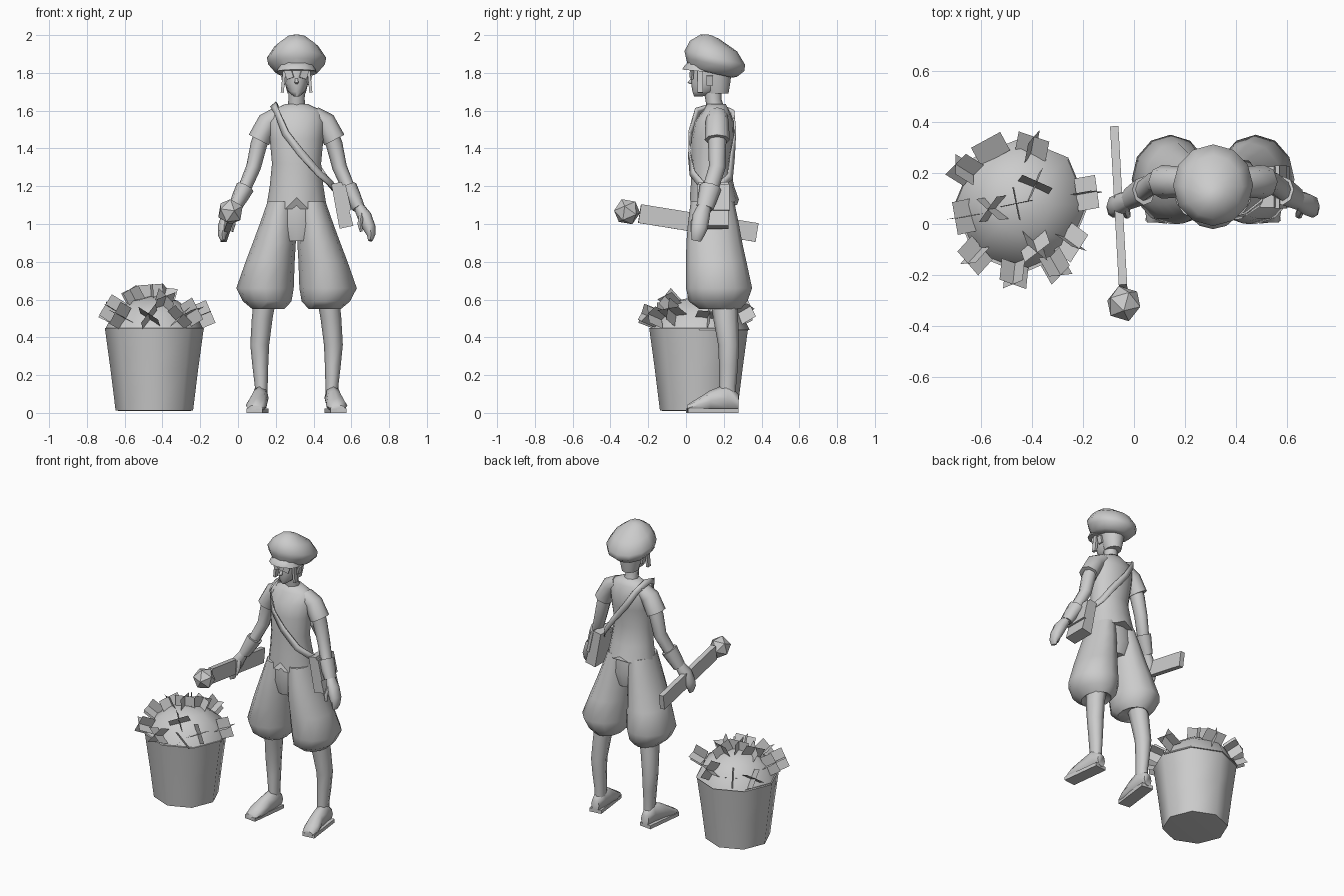
import bpy, bmesh, math
from mathutils import Vector, Matrix

if "Cube" in bpy.data.objects:
    bpy.data.objects.remove(bpy.data.objects["Cube"])

MID = 0.31  # body centre line
grey = bpy.data.materials.new("plain grey")
grey.use_nodes = True
grey.diffuse_color = (0.6, 0.6, 0.6, 1)
grey.node_tree.nodes["Principled BSDF"].inputs["Base Color"].default_value = (0.6, 0.6, 0.6, 1)


def finish(name, bm, angle=60):
    bmesh.ops.recalc_face_normals(bm, faces=bm.faces)
    mesh = bpy.data.meshes.new(name)
    bm.to_mesh(mesh)
    bm.free()
    mesh.materials.append(grey)
    ob = bpy.data.objects.new(name, mesh)
    bpy.context.collection.objects.link(ob)
    bpy.ops.object.select_all(action='DESELECT')
    ob.select_set(True)
    bpy.context.view_layer.objects.active = ob
    if angle:
        bpy.ops.object.shade_smooth_by_angle(angle=math.radians(angle))
    return ob


def loft(name, rows, n=10, axis='z', shear=0, hem=None, angle=60):
    """Skin over rings (x, y, z, radius a, radius b); axis 'path' follows the centres."""
    bm = bmesh.new()
    rings = []
    pts = [Vector(r[:3]) for r in rows]
    for k, r in enumerate(rows):
        if axis == 'z':
            u, v = Vector((1, 0, 0)), Vector((0, 1, 0))
        elif axis == 'y':
            u, v = Vector((1, 0, 0)), Vector((0, 0, 1))
        else:
            t = (pts[min(k + 1, len(pts) - 1)] - pts[max(k - 1, 0)]).normalized()
            v = t.cross(Vector((1, 0, 0))).normalized()
            u = v.cross(t)
        ring = []
        for i in range(n):
            a = 2 * math.pi * i / n - math.pi / 2
            p = pts[k] + u * r[3] * math.cos(a) + v * r[4] * math.sin(a)
            p.z += shear * (p.y - pts[0].y)
            ring.append(bm.verts.new(p))
        rings.append(ring)
    if hem:
        for i, dz in hem.items():
            rings[0][i].co.z += dz
    for a, b in zip(rings, rings[1:]):
        for i in range(n):
            j = (i + 1) % n
            bm.faces.new((a[i], a[j], b[j], b[i]))
    bm.faces.new(rings[0])
    bm.faces.new(rings[-1])
    return finish(name, bm, angle)


def box(name, centre, size, rot=(0, 0, 0), taper=1):
    bm = bmesh.new()
    bmesh.ops.create_cube(bm, size=1)
    for v in bm.verts:
        if v.co.z > 0:
            v.co.x *= taper
        v.co = Vector(a * b for a, b in zip(v.co, size))
    m = Matrix.Rotation(rot[2], 4, 'Z') @ Matrix.Rotation(rot[1], 4, 'Y') @ Matrix.Rotation(rot[0], 4, 'X')
    bm.transform(Matrix.Translation(centre) @ m)
    return finish(name, bm, 0)


def centred(rows):
    return [(MID,) + r for r in rows]


def sided(s, rows):
    return [(MID + s * r[0],) + r[1:] for r in rows]


# torso with a notched front hem
loft("shirt", centred([(.15, 1.10, .158, .13), (.14, 1.2, .142, .115), (.13, 1.32, .13, .1),
                       (.14, 1.45, .142, .112), (.15, 1.54, .15, .105), (.16, 1.6, .135, .07),
                       (.16, 1.635, .06, .05)]), 16,
     hem={0: .04, 1: -.02, 15: -.02, 8: .03})
loft("neck", centred([(.16, 1.6, .05, .048), (.145, 1.66, .043, .043), (.14, 1.73, .045, .05)]), 8)

# head, hair and cap
loft("head", centred([(.065, 1.675, .014, .022), (.1, 1.7, .045, .066), (.115, 1.745, .062, .088),
                      (.125, 1.82, .07, .1), (.13, 1.88, .06, .09)]), 12)
loft("back_hair", centred([(.165, 1.69, .05, .06), (.16, 1.75, .066, .075), (.155, 1.84, .076, .09)]), 10)
loft("nose", [(MID, .035, 1.775, .007, .006), (MID, .022, 1.748, .012, .014), (MID, .03, 1.74, .006, .006)], 6)
for s, side in ((-1, "right"), (1, "left")):
    box(side + "_hair_lock", (MID + s * .07, .075, 1.755), (.016, .03, .12), (0, s * -.1, 0))
    box(side + "_ear", (MID + s * .072, .125, 1.76), (.012, .035, .05), (0, s * .2, 0))
    box(side + "_fringe", (MID + s * .04, .03, 1.795), (.04, .01, .05), (0, s * .3, s * .3))
loft("cap", centred([(.13, 1.80, .1, .115), (.14, 1.81, .118, .13), (.155, 1.85, .15, .155),
                     (.152, 1.885, .157, .16), (.145, 1.945, .115, .125), (.125, 1.99, .05, .05),
                     (.125, 2.0, .012, .012)]), 12, shear=-.22)
loft("cap_visor", centred([(.075, 1.808, .105, .095), (.075, 1.82, .1, .09), (.08, 1.85, .09, .07)]),
     12, shear=-.1)

# pelvis joins both trouser legs
loft("trouser_waist", centred([(.145, .91, .1, .1), (.145, 1.0, .165, .12), (.14, 1.12, .145, .113),
                               (.14, 1.18, .135, .105)]), 14)
for s, side in ((-1, "right"), (1, "left")):
    loft(side + "_trouser_leg", sided(s, [
        (.16, .19, .57, .05, .07), (.15, .18, .55, .085, .11), (.155, .17, .59, .128, .155),
        (.167, .175, .66, .152, .175), (.14, .16, .8, .13, .16), (.118, .15, .9, .114, .148),
        (.1, .145, 1.0, .095, .135), (.078, .14, 1.12, .075, .115)]), 12)
    loft(side + "_leg", sided(s, [
        (.188, .22, .08, .034, .045), (.187, .22, .14, .034, .045), (.192, .225, .25, .042, .05),
        (.195, .225, .36, .05, .055), (.182, .21, .5, .055, .066), (.165, .2, .62, .06, .075)]), 8)
    loft(side + "_foot", sided(s, [
        (.19, .278, .055, .03, .045), (.19, .22, .08, .042, .075), (.2, .13, .062, .046, .058),
        (.213, .06, .04, .056, .036), (.218, .005, .024, .04, .018)]), 8, 'y')
    box(side + "_sole", (MID + s * .207, .14, .012), (.085, .27, .024), (0, 0, s * .12))
    # sleeve, arm, cuff and hand
    loft(side + "_sleeve", sided(s, [
        (.09, .165, 1.58, .045, .055), (.15, .165, 1.54, .058, .062), (.2, .165, 1.445, .06, .066)]), 8, 'path')
    loft(side + "_arm", sided(s, [
        (.16, .165, 1.53, .045, .05), (.2, .165, 1.42, .044, .048), (.228, .165, 1.3, .039, .044),
        (.275, .13, 1.19, .035, .042), (.33, .1, 1.08, .028, .032)]), 8, 'path')
    loft(side + "_cuff", sided(s, [
        (.272, .13, 1.195, .049, .058), (.3, .115, 1.14, .043, .052), (.328, .1, 1.085, .034, .046)]), 8, 'path')
    loft(side + "_hand", sided(s, [
        (.325, .1, 1.1, .027, .034), (.36, .08, 1.04, .038, .046), (.385, .07, .98, .034, .045),
        (.395, .06, .94, .022, .035), (.39, .055, .912, .012, .025)]), 8, 'path')
    loft(side + "_thumb", sided(s, [
        (.345, .06, 1.05, .016, .018), (.335, .035, 1.0, .014, .015), (.342, .03, .96, .008, .008)]), 6, 'path')

# shoulder strap: a ribbon around the torso
path = [Vector(p) for p in (
    (.185, .16, 1.635), (.2, .06, 1.6), (.25, .02, 1.48), (.33, .012, 1.38), (.43, .03, 1.27),
    (.5, .08, 1.21), (.52, .15, 1.18), (.46, .235, 1.25), (.38, .25, 1.36), (.28, .262, 1.48), (.21, .245, 1.59))]
bm = bmesh.new()
edges = []
for i, p in enumerate(path):
    t = (path[(i + 1) % len(path)] - path[i - 1]).normalized()
    out = p - Vector((MID, .14, p.z - (.15 if i == 0 else 0)))
    w = t.cross(out).normalized() * .02
    edges.append((bm.verts.new(p + w), bm.verts.new(p - w)))
for i, (a, b) in enumerate(edges):
    c, d = edges[(i + 1) % len(edges)]
    bm.faces.new((a, b, d, c))
strap = finish("shoulder_strap", bm)
strap.modifiers.new("thickness", 'SOLIDIFY').thickness = .008

# satchel on the left hip
box("satchel", (.548, .145, 1.1), (.075, .16, .24), (0, -.22, 0), .75)
box("satchel_flap", (.575, .145, 1.14), (.02, .17, .14), (0, -.22, 0))

# flat handle with a faceted head, held in the right hand
tilt = -math.atan2(.1, .62)
box("club_handle", (-.06, .065, 1.005), (.033, .63, .1), (tilt, 0, .055))
bm = bmesh.new()
bmesh.ops.create_icosphere(bm, subdivisions=1, radius=.072)
bm.transform(Matrix.Translation((-.04, -.312, 1.065)) @ Matrix.Rotation(.4, 4, 'X'))
finish("club_head", bm, 0)

# bucket and its heaped contents
BX, BY = -.443, .075
loft("bucket", [(BX, BY - .008, z, r, r) for z, r in ((.01, .17), (.012, .205), (.23, .232), (.45, .262))], 8)
loft("heap", [(BX, BY, z, r, r) for z, r in ((.44, .262), (.53, .215), (.595, .12), (.615, .03))], 8)

# crossed leaves standing out from the heap
spots = [(-.56, .29), (-.4, .3), (-.66, .21), (-.55, .06), (-.46, .08), (-.39, .15), (-.66, .03),
         (-.62, -.12), (-.47, -.19), (-.31, -.16), (-.39, -.08), (-.25, -.07), (-.19, .12)]
for k, (x, y) in enumerate(spots):
    dx, dy = x - BX, y - BY
    r = math.hypot(dx, dy)
    z = .63 - 1.7 * r * r
    lean = min(1.2, r * 4.6)
    normal = Vector((dx / max(r, .01) * math.sin(lean), dy / max(r, .01) * math.sin(lean), math.cos(lean)))
    bm = bmesh.new()
    for turn in (0, math.pi / 2):
        m = normal.to_track_quat('Z', 'Y').to_matrix().to_4x4() @ Matrix.Rotation(turn + k * 1.3, 4, 'Z')
        quad = [bm.verts.new(Vector((x, y, z)) + m @ Vector(c))
                for c in ((-.065, 0, -.04), (.065, 0, -.04), (.065, 0, .05), (-.065, 0, .05))]
        bm.faces.new(quad)
    finish("leaf_cross_%d" % (k + 1), bm, 0)
